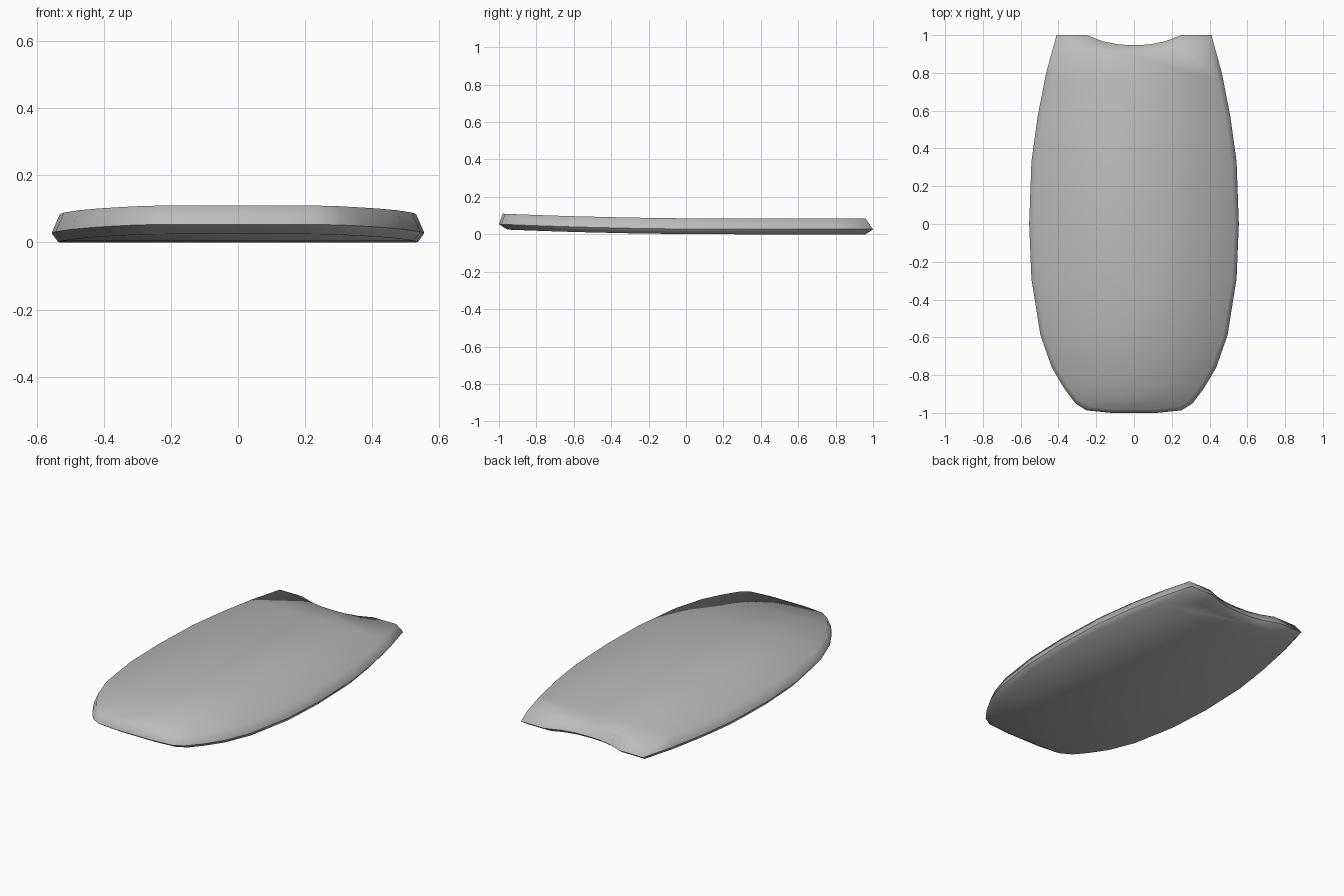
import bpy, bmesh

if "Cube" in bpy.data.objects:
    bpy.data.objects.remove(bpy.data.objects["Cube"])

# Right-hand half outline at the widest rail line, nose to tail (x, y)
RAIL = [(0.12, -1.0), (0.25, -0.987), (0.31, -0.95), (0.37, -0.87), (0.435, -0.76),
        (0.495, -0.59), (0.543, -0.29), (0.555, 0.0), (0.543, 0.33),
        (0.51, 0.57), (0.465, 0.8), (0.41, 1.0)]
# Notched tail edge, corner towards the middle
TAIL = [(0.25, 1.0), (0.165, 0.967), (0.08, 0.95), (0.0, 0.947)]


def lift(y):
    """Gentle upward curve of the nose."""
    return 0.027 * (max(0.0, 0.25 - y) / 1.25) ** 2


bm = bmesh.new()


def layer(x_scale, y_scale, y_shift, z):
    """One outline of the board; returns right side, left side and tail rows."""
    def point(x, y):
        y = y * y_scale + y_shift
        return bm.verts.new((x * x_scale, y, z + lift(y)))
    right = [point(x, y) for x, y in RAIL]
    left = [point(-x, y) for x, y in RAIL]
    tail = [point(x, y) for x, y in TAIL] + [point(-x, y) for x, y in TAIL[-2::-1]]
    return right, left, tail


def skin(rows):
    """Fill a layer with strips across the board and a notched tail panel."""
    right, left, tail = rows
    for i in range(len(right) - 2):
        bm.faces.new((left[i], right[i], right[i + 1], left[i + 1]))
    bm.faces.new([left[-2], right[-2], right[-1]] + tail + [left[-1]])


def loop(rows):
    right, left, tail = rows
    return right + tail + left[::-1]


def bridge(lower, upper):
    """Sloping rail band between two layers."""
    a, b = loop(lower), loop(upper)
    for i in range(len(a)):
        j = (i + 1) % len(a)
        bm.faces.new((a[i], a[j], b[j], b[i]))


# Bottom, rail line and deck
bottom = layer(0.965, 0.9575, 0.0025, 0.003)
rail = layer(1.0, 1.0, 0.0, 0.03)
deck = layer(0.955, 0.97, -0.01, 0.087)
skin(bottom)
skin(deck)
bridge(bottom, rail)
bridge(rail, deck)

# Smooth skin with a crisp edge along the rail line
bmesh.ops.recalc_face_normals(bm, faces=bm.faces)
for f in bm.faces:
    f.smooth = True
ring = loop(rail)
for i, v in enumerate(ring):
    bm.edges.get((v, ring[i - 1])).smooth = False

# Stand the board on the ground
low = min(v.co.z for v in bm.verts)
for v in bm.verts:
    v.co.z -= low

mesh = bpy.data.meshes.new("board")
bm.to_mesh(mesh)
bm.free()
board = bpy.data.objects.new("board", mesh)
bpy.context.collection.objects.link(board)

# Dark grey foam
foam = bpy.data.materials.new("grey_foam")
foam.diffuse_color = (0.5, 0.5, 0.5, 1.0)
foam.use_nodes = True
foam.node_tree.nodes["Principled BSDF"].inputs["Base Color"].default_value = foam.diffuse_color
mesh.materials.append(foam)
